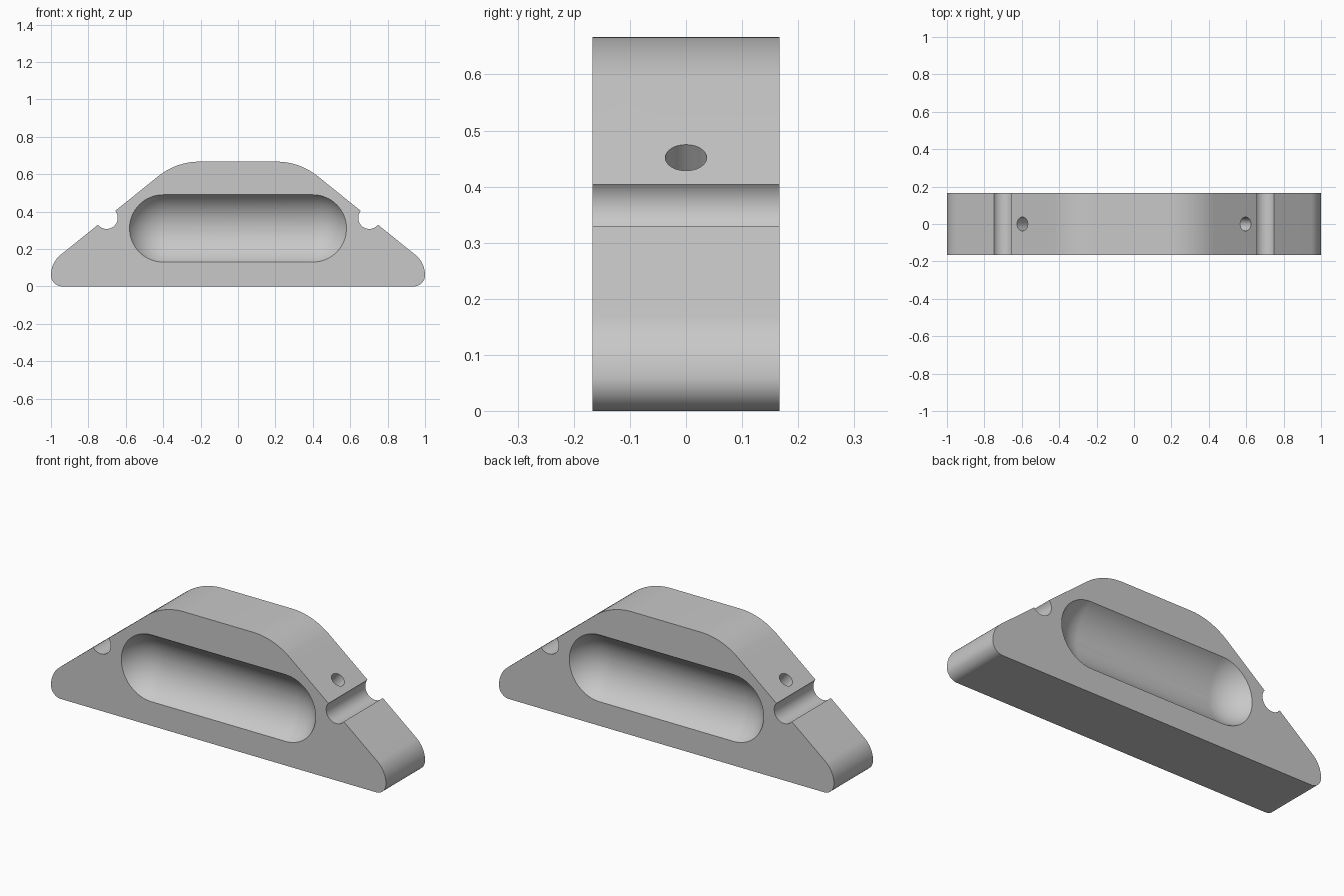
import bpy, bmesh
from math import sin, cos, pi, radians, asin
from mathutils import Vector

cube = bpy.data.objects.get("Cube")
if cube:
    bpy.data.objects.remove(cube, do_unlink=True)

HALF = 1 / 6                       # half thickness of the block
HEIGHT = 0.667
SLOPE = radians(51)                # direction of the sloped sides' normal
NORMAL = Vector((cos(SLOPE), 0, sin(SLOPE)))

grey = bpy.data.materials.new("plain grey")
grey.use_nodes = True
colour = (0.58, 0.58, 0.58, 1)
grey.diffuse_color = colour
grey.node_tree.nodes["Principled BSDF"].inputs["Base Color"].default_value = colour


def arc(cx, cz, r, start, end, n=16):
    return [(cx + r * cos(start + (end - start) * i / n),
             cz + r * sin(start + (end - start) * i / n)) for i in range(n + 1)]


def loft(name, rings):
    """Closed solid through rings of equal length, capped at both ends."""
    bm = bmesh.new()
    loops = [[bm.verts.new(p) for p in ring] for ring in rings]
    n = len(loops[0])
    for a, b in zip(loops, loops[1:]):
        for i in range(n):
            j = (i + 1) % n
            bm.faces.new((a[i], a[j], b[j], b[i]))
    bm.faces.new(loops[0])
    bm.faces.new(loops[-1])
    bmesh.ops.recalc_face_normals(bm, faces=bm.faces)
    mesh = bpy.data.meshes.new(name)
    bm.to_mesh(mesh)
    bm.free()
    mesh.materials.append(grey)
    obj = bpy.data.objects.new(name, mesh)
    bpy.context.collection.objects.link(obj)
    return obj


# Right half of the outline: foot corner, rounded end, slope, rounded shoulder
half = arc(0.94, 0.06, 0.06, -pi / 2, 0)
half += arc(0.86, 0.06, 0.14, 0, SLOPE)[1:]
half += arc(0.205, HEIGHT - 0.353, 0.353, SLOPE, pi / 2)
outline = half + [(-x, z) for x, z in reversed(half)]
body = loft("handle_block", [[(x, y, z) for x, z in outline] for y in (-HALF, HALF)])

cutters = []


# Shallow round-bottomed slot recess on each face
def slot_ring(r, y):
    pts = arc(0.4, 0.31, r, -pi / 2, pi / 2, 32) + arc(-0.4, 0.31, r, pi / 2, 3 * pi / 2, 32)
    return [(x, y, z) for x, z in pts]


RIM, BALL = 0.18, 0.208            # slot half height, radius of its round section
rim_angle = asin(RIM / BALL)
for side in (-1, 1):
    rings = [slot_ring(RIM, side * (HALF + 0.05))]
    for i in range(20):
        a = rim_angle * (1 - i / 20)
        depth = BALL * (cos(a) - cos(rim_angle))
        rings.append(slot_ring(BALL * sin(a), side * (HALF - depth)))
    cutters.append(loft("slot_cutter", rings))

# Cord groove across each slope, and a blind round hole above it
for side in (-1, 1):
    groove = arc(0.702, 0.366, 0.059, 0, 2 * pi, 48)[:-1]
    cutters.append(loft("groove_cutter",
                        [[(side * x, y, z) for x, z in groove] for y in (-0.3, 0.3)]))
    mouth = Vector((0.597, 0, 0.452))
    along = Vector((-NORMAL.z, 0, NORMAL.x))
    rings = []
    for depth in (0.06, -0.12):
        ring = []
        for x, y in arc(0, 0, 0.037, 0, 2 * pi, 32)[:-1]:
            p = mouth + NORMAL * depth + along * x
            ring.append((side * p.x, y, p.z))
        rings.append(ring)
    cutters.append(loft("hole_cutter", rings))

for cutter in cutters:
    cutter.hide_render = True
    mod = body.modifiers.new(cutter.name, 'BOOLEAN')
    mod.operation = 'DIFFERENCE'
    mod.solver = 'EXACT'
    mod.object = cutter

# Bake the cuts and drop the cutters
bpy.context.view_layer.update()
result = bpy.data.meshes.new_from_object(body.evaluated_get(bpy.context.evaluated_depsgraph_get()))
body.modifiers.clear()
body.data = result
for cutter in cutters:
    bpy.data.objects.remove(cutter, do_unlink=True)

bpy.ops.object.select_all(action='DESELECT')
body.select_set(True)
bpy.context.view_layer.objects.active = body
bpy.ops.object.shade_smooth_by_angle(angle=radians(25))
